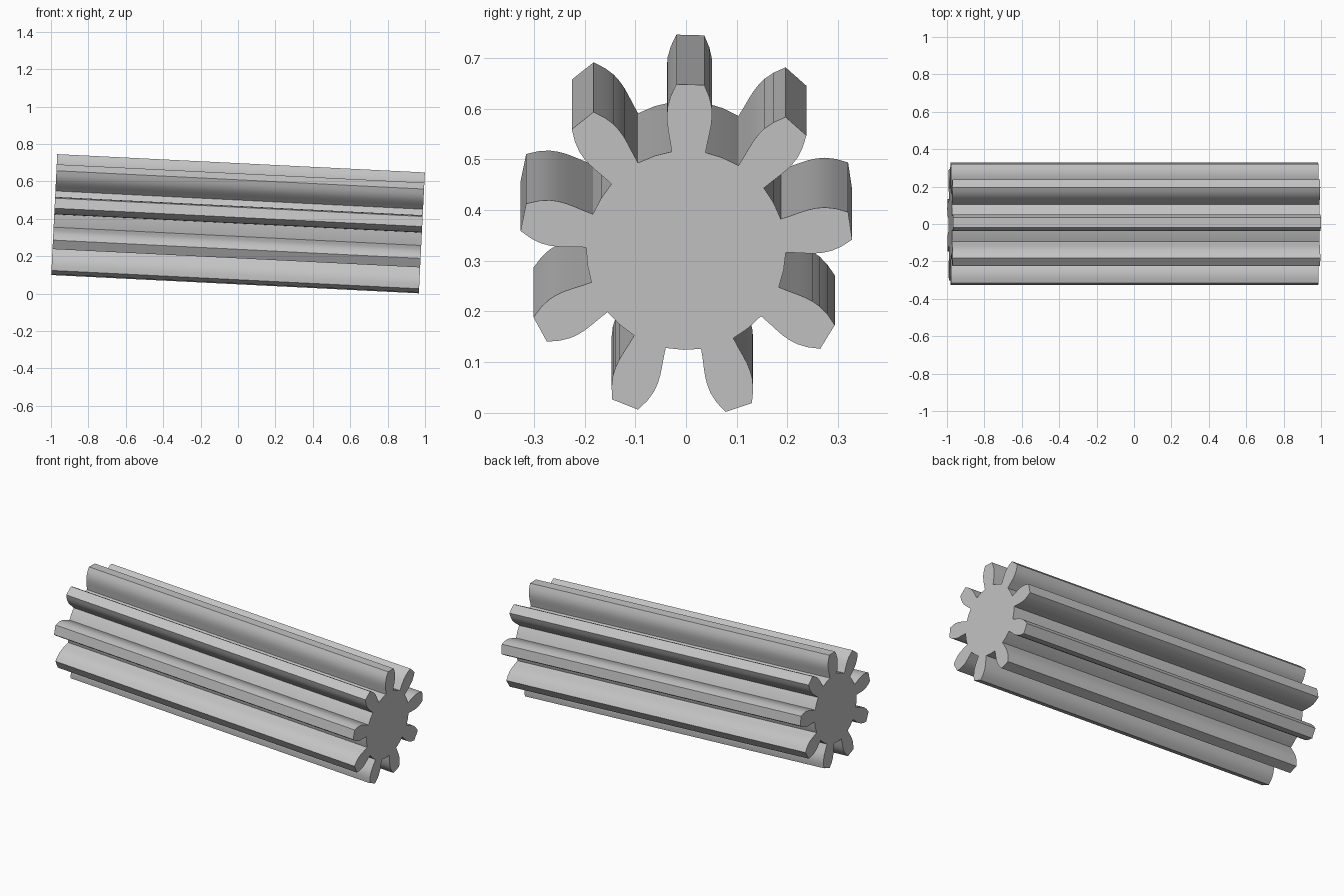
import bpy
import bmesh
import math
from mathutils import Matrix, Vector

cube = bpy.data.objects.get("Cube")
if cube:
    bpy.data.objects.remove(cube, do_unlink=True)

TEETH = 9
HALF_LENGTH = 0.984
ROOT_RADIUS = 0.1965
PHASE = math.radians(1.5)
TILT = math.radians(2.85)
AXIS_HEIGHT = 0.3695

# Half a tooth, root to tip: (distance from axis, half width)
FLANK = [(0.194, 0.0335), (0.212, 0.0365), (0.232, 0.0405), (0.25, 0.0435),
         (0.266, 0.0445), (0.283, 0.0435), (0.304, 0.038), (0.3273, 0.0275)]


def polar(along, across, angle):
    """Point in the gear's plane; angle runs from up towards +y."""
    s, c = math.sin(angle), math.cos(angle)
    return Vector((0, along * s + across * c, along * c - across * s))


# Closed outline of the gear: both flanks of each tooth, then the root arc
outline = []
step = math.tau / TEETH
for i in range(TEETH):
    a = PHASE + i * step
    outline += [polar(r, -w, a) for r, w in FLANK]
    outline += [polar(r, w, a) for r, w in reversed(FLANK)]
    outline.append(polar(ROOT_RADIUS, 0, a + step / 2))

# Extrude the outline into a long toothed shaft
bm = bmesh.new()
offset = Vector((-HALF_LENGTH, 0, 0))
cap = bm.faces.new([bm.verts.new(p + offset) for p in outline])
result = bmesh.ops.extrude_face_region(bm, geom=[cap], use_keep_orig=True)
moved = [g for g in result["geom"] if isinstance(g, bmesh.types.BMVert)]
bmesh.ops.translate(bm, verts=moved, vec=(2 * HALF_LENGTH, 0, 0))
bmesh.ops.recalc_face_normals(bm, faces=bm.faces)

# Tilt so that the +x end sits lower
bm.transform(Matrix.Translation((0, 0, AXIS_HEIGHT)) @ Matrix.Rotation(TILT, 4, 'Y'))
mesh = bpy.data.meshes.new("pinion_shaft")
bm.to_mesh(mesh)
bm.free()

shaft = bpy.data.objects.new("pinion_shaft", mesh)
bpy.context.collection.objects.link(shaft)

# Plain grey material
grey = bpy.data.materials.new("grey_metal")
grey.use_nodes = True
colour = (0.55, 0.55, 0.55, 1)
grey.diffuse_color = colour
grey.node_tree.nodes["Principled BSDF"].inputs["Base Color"].default_value = colour
mesh.materials.append(grey)

# Smooth flanks with sharp tips, roots and ends
bpy.ops.object.select_all(action='DESELECT')
shaft.select_set(True)
bpy.context.view_layer.objects.active = shaft
bpy.ops.object.shade_smooth_by_angle(angle=math.radians(30))
